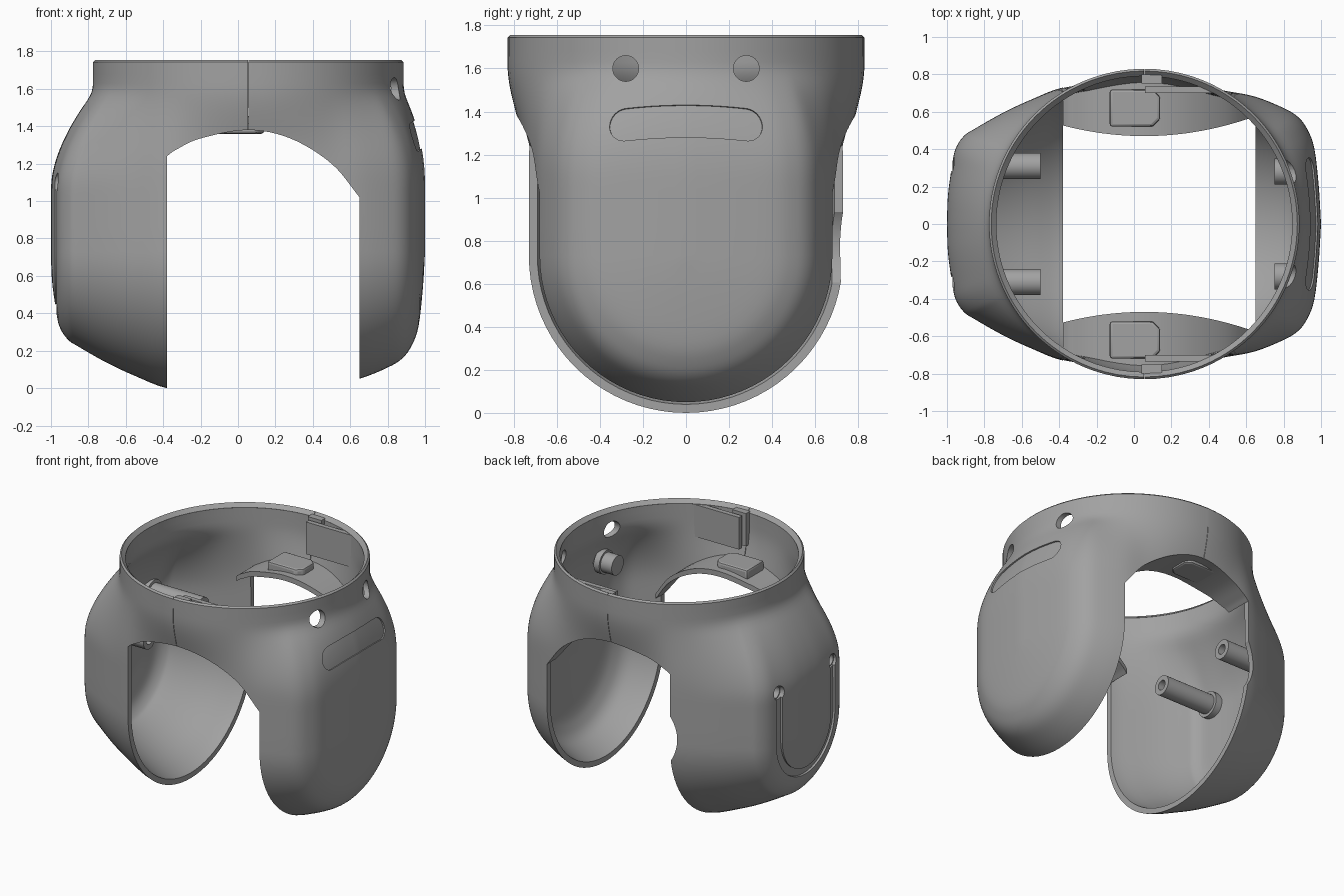
import bpy, bmesh, math
from mathutils import Vector
from mathutils.bvhtree import BVHTree

if "Cube" in bpy.data.objects:
    bpy.data.objects.remove(bpy.data.objects["Cube"], do_unlink=True)

RING_X, RING_R, TOP, HUB_Z = 0.055, 0.83, 1.755, 0.73
WALL = 0.038

# Dark grey plastic
plastic = bpy.data.materials.new("dark_grey_plastic")
plastic.use_nodes = True
plastic.diffuse_color = (.36, .36, .36, 1)
plastic.node_tree.nodes["Principled BSDF"].inputs["Base Color"].default_value = (.36, .36, .36, 1)


def finish(name, bm):
    bmesh.ops.remove_doubles(bm, verts=bm.verts, dist=1e-5)
    bmesh.ops.recalc_face_normals(bm, faces=bm.faces)
    me = bpy.data.meshes.new(name)
    bm.to_mesh(me)
    bm.free()
    me.materials.append(plastic)
    ob = bpy.data.objects.new(name, me)
    bpy.context.collection.objects.link(ob)
    shade(ob)
    return ob


def activate(ob):
    bpy.ops.object.select_all(action='DESELECT')
    ob.select_set(True)
    bpy.context.view_layer.objects.active = ob


def shade(ob):
    activate(ob)
    bpy.ops.object.shade_smooth_by_angle(angle=math.radians(35))


def apply(ob, kind, **settings):
    activate(ob)
    mod = ob.modifiers.new("step", kind)
    for key, value in settings.items():
        setattr(mod, key, value)
    bpy.ops.object.modifier_apply(modifier=mod.name)


def cut(ob, cutter):
    cutter.hide_render = True
    apply(ob, 'BOOLEAN', object=cutter, operation='DIFFERENCE', solver='EXACT')
    bpy.data.objects.remove(cutter, do_unlink=True)


def grid(rows):
    bm = bmesh.new()
    vs = [[bm.verts.new(p) for p in row] for row in rows]
    for a, b in zip(vs, vs[1:]):
        for i in range(len(a) - 1):
            bm.faces.new((a[i], a[i + 1], b[i + 1], b[i]))
    return bm


def prism(name, outline, vec):
    bm = bmesh.new()
    face = bm.faces.new([bm.verts.new(p) for p in outline])
    new = bmesh.ops.extrude_face_region(bm, geom=[face])["geom"]
    bmesh.ops.translate(bm, vec=vec, verts=[v for v in new if isinstance(v, bmesh.types.BMVert)])
    return finish(name, bm)


def slab(name, outline, z0, z1, side=1):
    return prism(name, [(x, side * y, z0) for x, y in outline], (0, 0, z1 - z0))


def rod(name, x0, x1, y, z, r):
    ring = [(x0, y + r * math.cos(k * math.tau / 32), z + r * math.sin(k * math.tau / 32)) for k in range(32)]
    return prism(name, ring, (x1 - x0, 0, 0))


def spline(points, n):
    """Smooth curve through the points."""
    ps = [Vector(p) for p in points]
    ps = [2 * ps[0] - ps[1]] + ps + [2 * ps[-1] - ps[-2]]
    out = []
    for a, b, c, d in zip(ps, ps[1:], ps[2:], ps[3:]):
        for k in range(n):
            t = k / n
            out.append(0.5 * (2 * b + (c - a) * t + (2 * a - 5 * b + 4 * c - d) * t ** 2
                              + (3 * b - a - 3 * c + d) * t ** 3))
    return out + [ps[-2]]


# Half outline of the body seen from above: x, half width
plan = spline([(-1, 0), (-.995, .15), (-.975, .30), (-.955, .40), (-.91, .47), (-.85, .51),
               (-.7, .595), (-.55, .665), (-.38, .73), (-.2, .74), (.05, .745), (.3, .74),
               (.5, .71), (.65, .68), (.8, .62), (.88, .57), (.93, .5), (.965, .4),
               (.988, .2), (1, 0)], 4)


def blend(x, z):
    """Share of the round collar: an even S in the middle, full shoulders at the ends."""
    t = min(max((z - 1.15) / .47, 0), 1)
    even = t * t * (3 - 2 * t)
    t = min(max((z - 1.08) / .5, 0), 1)
    full = t ** (1.7 if x < 0 else 2.1)
    weight = min(1, (abs(x - .13) / .75) ** 2)
    return even + (full - even) * weight


def section(x, w, z):
    s = sum(blend(x, z + d) for d in (-.035, 0, .035)) / 3
    a = math.atan2(w, x - RING_X)
    r = RING_R - (0.012 if z > TOP - 0.005 else 0)
    return x + (RING_X + r * math.cos(a) - x) * s, w + (r * math.sin(a) - w) * s


# Shell: collar, shoulders and two round-bottomed flaps
levels = [TOP, TOP - .012, 1.68] + [1.63 - .6 * k / 24 for k in range(25)] + [.86]
columns = []
for x, w in plan:
    w = max(w, 0)
    upper = [(*section(x, w, z), z) for z in levels]
    bowl = [math.pi * k / 40 for k in range(41)]
    columns.append([(px, -py, z) for px, py, z in upper]
                   + [(x, -w * math.cos(a), HUB_Z - w * math.sin(a)) for a in bowl]
                   + upper[::-1])
surface = grid(columns)
bmesh.ops.remove_doubles(surface, verts=surface.verts, dist=1e-5)
bmesh.ops.recalc_face_normals(surface, faces=surface.faces)
tree = BVHTree.FromBMesh(surface)
shell = finish("shell", surface)
apply(shell, 'SOLIDIFY', thickness=WALL, offset=-1, use_even_offset=True)

# Arched opening from front to back
arch = spline([(-.38, 1.24), (-.33, 1.275), (-.2, 1.335), (.05, 1.38), (.28, 1.335),
               (.5, 1.2), (.65, 1.02)], 6)
opening = [(-.38, -1.2, -.3)] + [(x, -1.2, z) for x, z in arch] + [(.65, -1.2, -.3)]
cut(shell, prism("opening_cutter", opening, (0, 2.4, 0)))

# Seams, collar holes, screw holes and the notch in one flap edge
gap = [(RING_X + dx, y) for dx, y in ((-.0015, -1), (.0015, -1), (.0015, 1), (-.0015, 1))]
cut(shell, slab("seam_cutter", gap, 1.2, 1.9))
for side in (-1, 1):
    cut(shell, rod("collar_hole_cutter", .6, 1.1, side * .28, 1.6, .06))
    cut(shell, rod("screw_hole_cutter", -1.1, -.9, side * .31, 1.1, .05))
notch = [(-.133 + .297 * math.cos(k * math.tau / 48), .3, .77 + .297 * math.sin(k * math.tau / 48))
         for k in range(48)]
cut(shell, prism("notch_cutter", notch, (0, .6, 0)))

# Shallow slot on the left shoulder
rows = []
for k in range(41):
    y = -.355 * math.cos(math.pi * k / 40)
    over = max(abs(y) - .28, 0)
    h = math.sqrt(max(.075 ** 2 - over ** 2, 1e-6))
    rows.append([tree.ray_cast(Vector((2, y, 1.355 - .2 * y * y + h * (j / 4 - 1))), Vector((-1, 0, 0)))[0]
                 for j in range(9)])
slot = finish("slot_cutter", grid(rows))
apply(slot, 'SOLIDIFY', thickness=.018, offset=0)
cut(shell, slot)

# U-shaped groove joining the screw holes
path = [(-.31, 1.1), (-.31, .9)]
path += [(-.31 * math.cos(math.pi * k / 24), HUB_Z - .31 * math.sin(math.pi * k / 24)) for k in range(25)]
path += [(.31, .9), (.31, 1.1)]
rows = []
for i, (y, z) in enumerate(path):
    d = Vector(path[min(i + 1, len(path) - 1)]) - Vector(path[max(i - 1, 0)])
    n = Vector((-d.y, d.x)).normalized()
    rows.append([tree.ray_cast(Vector((-2, y + n.x * o, z + n.y * o)), Vector((1, 0, 0)))[0]
                 for o in (-.028, 0, .028)])
groove = finish("groove_cutter", grid(rows))
apply(groove, 'SOLIDIFY', thickness=.03, offset=0)
cut(shell, groove)
shade(shell)


# Posts turned about x
def post(name, profile, y, z):
    turns = [math.tau * k / 32 for k in range(33)]
    finish(name, grid([[(x, y + r * math.cos(a), z + r * math.sin(a)) for a in turns] for x, r in profile]))


bored = [(-.6, 0), (-.6, .035), (-.5, .035), (-.5, .07), (-.895, .07), (-.895, .092),
         (-.945, .092), (-.945, .042), (-.885, .042), (-.885, 0)]
solid = [(.75, 0), (.75, .07), (.84, .07), (.84, .085), (.885, .085), (.885, .055), (.91, .055), (.91, 0)]

for side, word in ((-1, "front"), (1, "back")):
    post("right_post_" + word, bored, side * .31, 1.1)
    post("left_post_" + word, solid, side * .28, 1.35)

    # Shelf curling inwards over the opening, reaching into the wall
    lip = []
    for x, z in arch:
        inner = .47 + .3 * (x - RING_X) ** 2
        hit = tree.ray_cast(Vector((x, side * 2, z)), Vector((0, -side, 0)))[0]
        outer = abs(hit.y) - .012
        lip.append([(x, side * (inner + (outer - inner) * k / 4), z) for k in range(5)])
        lip[-1] += [(px, py, z + WALL) for px, py, _ in lip[-1]][::-1]
        lip[-1].append(lip[-1][0])
    bm = grid(lip)
    bmesh.ops.remove_doubles(bm, verts=bm.verts, dist=1e-5)
    bmesh.ops.holes_fill(bm, edges=[e for e in bm.edges if e.is_boundary])
    finish("arch_shelf_" + word, bm)

    # Latch block resting on the shelf
    pad = [(-.13, .52), (.10, .52), (.14, .56), (.14, .68), (.10, .72), (-.13, .72)]
    block = slab("latch_block_" + word, pad, 1.36, 1.455, side)
    apply(block, 'BEVEL', width=.015, segments=2)
    shade(block)

    # Flat overlap plate and hook that bridge the collar seam
    plate = [(.06, .70), (.06, .735), (.39, .735), (.455, .70)]
    slab("overlap_plate_" + word, plate, 1.49, 1.725, side)
    hook = [(.04, .75), (.15, .75), (.15, .795), (.04, .80)]
    slab("seam_hook_" + word, hook, 1.5, 1.74, side)
